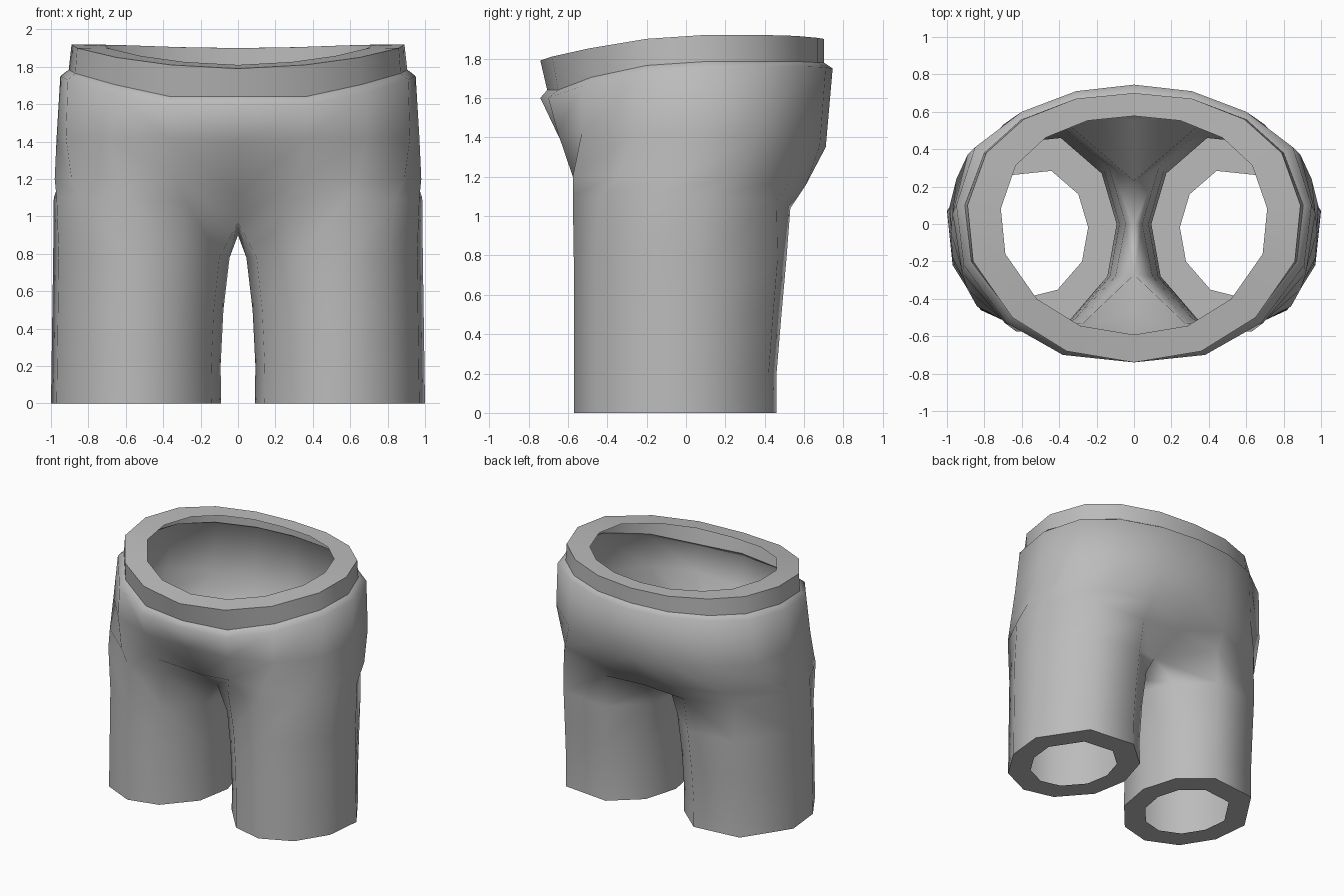
import bpy, bmesh

grey = bpy.data.materials.new("cloth_grey")
grey.diffuse_color = (0.5, 0.5, 0.5, 1)

# Half cross-sections, ordered front centre -> side -> back centre.
# Leg ring: front inner thigh, round the outside, back inner thigh, inner thigh
leg = [(.14, -.28), (.34, -.51), (.58, -.57), (.82, -.46), (.97, -.22), (1, .07),
       (.77, .42), (.39, .46), (.17, .27), (.09, 0)]
# Crotch ring: the inner-thigh points meet on the centre line
crotch = [(0, -.27, .97), (.28, -.53, 1.08), (.58, -.575, 1.1), (.84, -.44, 1.1),
          (.97, -.18, 1.1), (.985, .1, 1.1), (.76, .46, 1.08), (.35, .53, 1.04),
          (0, .23, .97), (0, 0, .9)]
fork = [(0, -.47, 1.12), (.32, -.575, 1.2), (.63, -.575, 1.2), (.89, -.35, 1.2),
        (.98, -.04, 1.2), (.95, .24, 1.2), (.7, .53, 1.18), (.34, .61, 1.16), (0, .55, 1.07)]
seat = [(0, -.645, 1.4), (.37, -.65, 1.42), (.69, -.53, 1.42), (.92, -.26, 1.42),
        (.97, .06, 1.42), (.89, .37, 1.4), (.63, .58, 1.38), (.32, .68, 1.36), (0, .71, 1.35)]
hip = [(0, -.74, 1.6), (.38, -.70, 1.6), (.68, -.53, 1.66), (.91, -.22, 1.73),
       (.95, .1, 1.75), (.85, .41, 1.76), (.6, .6, 1.76), (.31, .71, 1.755), (0, .745, 1.75)]
band = [(0, -.705, 1.64), (.36, -.65, 1.64), (.66, -.48, 1.705), (.87, -.2, 1.765),
        (.905, .1, 1.785), (.8, .38, 1.785), (.6, .56, 1.785), (.31, .67, 1.78), (0, .7, 1.78)]
rim = [(0, -.74, 1.79), (.36, -.68, 1.81), (.65, -.5, 1.85), (.86, -.2, 1.9),
       (.89, .1, 1.92), (.79, .38, 1.92), (.59, .56, 1.915), (.31, .67, 1.905), (0, .7, 1.9)]


def leg_level(z, inner, back):
    """Leg ring at height z: inner thigh pulled to the centre, back pushed out."""
    ring = []
    for x, y in leg:
        x -= inner * (.6 - x) / .51 if x < .6 else .015 * z
        ring.append((x, y + back * max(0, y) / .46, z))
    return ring


# Flat flanges turned inwards at the leg cuffs and the waist
cuff_hole = [(.54 + (x - .54) * .655, -.05 + (y + .05) * .655, 0) for x, y in leg]
waist_hole = [(x * .8, y * .8 if y < 0 else y * .825, 1.89 + (z - 1.89) * .8)
              for x, y, z in rim]

rings = [cuff_hole, leg_level(0, 0, 0), leg_level(.2, -.003, 0), leg_level(.5, .012, .025),
         leg_level(.78, .045, .05), crotch, fork, seat, hip, band, rim, waist_hole]
CROTCH = rings.index(crotch)
crisp = {1, rings.index(band), rings.index(rim)}

# Shorts: one half lofted through the rings, then mirrored
bm = bmesh.new()
vs = [[bm.verts.new(p) for p in r] for r in rings]
for k in range(len(rings) - 1):
    lo, hi = vs[k], vs[k + 1]
    for i in range(len(lo) if k < CROTCH else 8):
        j = (i + 1) % len(lo)
        bm.faces.new((lo[i], lo[j], hi[j], hi[i])).smooth = True

# Crisp cuff, seam and rim edges; everything else stays soft
for k in crisp:
    ring = set(vs[k])
    for e in bm.edges:
        if e.verts[0] in ring and e.verts[1] in ring:
            e.smooth = False

me = bpy.data.meshes.new("shorts")
bm.to_mesh(me)
bm.free()
me.materials.append(grey)
ob = bpy.data.objects.new("shorts", me)
bpy.context.collection.objects.link(ob)
ob.modifiers.new("mirror", 'MIRROR')
